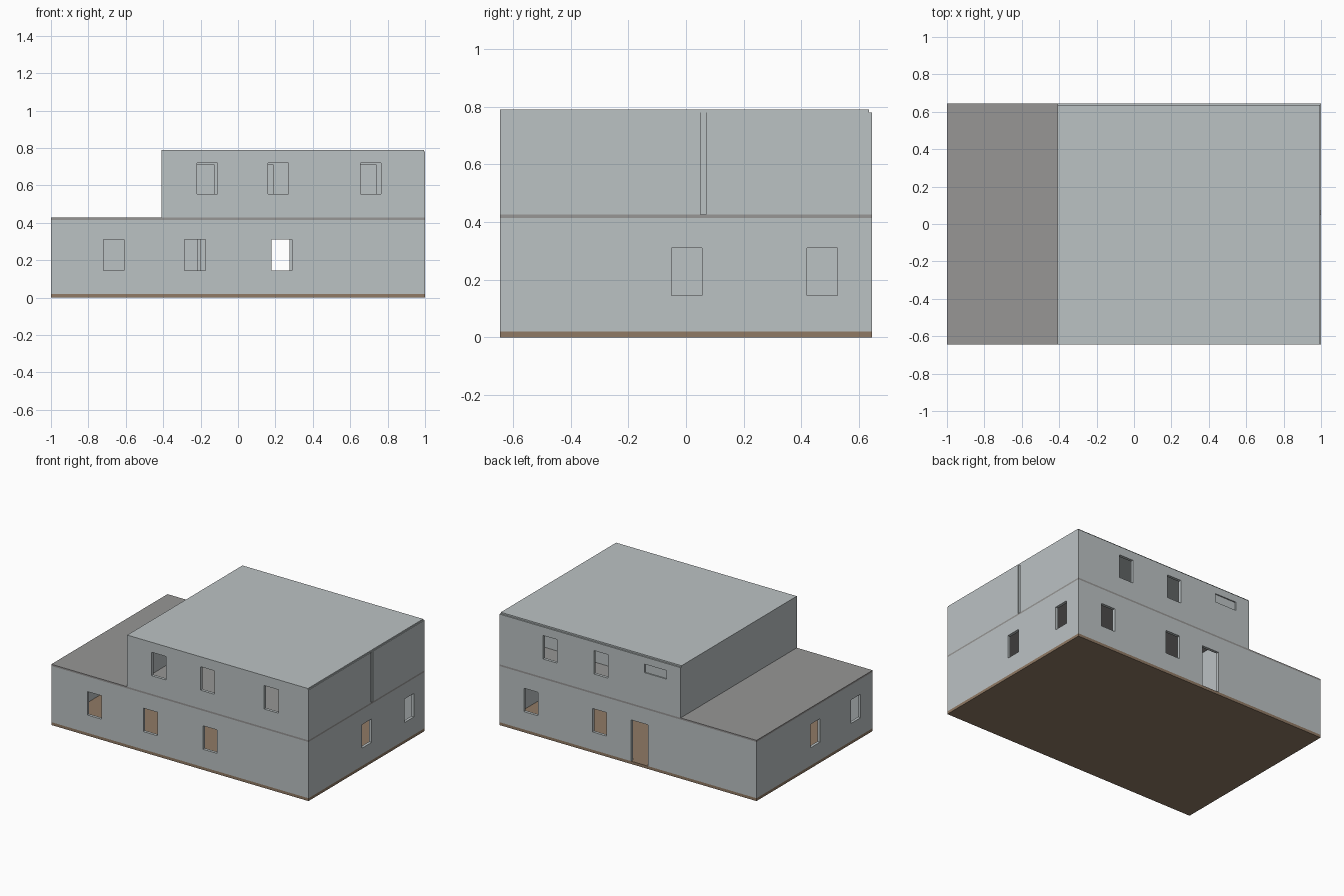
import bpy, bmesh
from mathutils import Vector

cube = bpy.data.objects.get("Cube")
if cube:
    bpy.data.objects.remove(cube, do_unlink=True)


def material(name, rgb):
    m = bpy.data.materials.new(name)
    m.use_nodes = True
    m.diffuse_color = (*rgb, 1)
    m.node_tree.nodes["Principled BSDF"].inputs["Base Color"].default_value = (*rgb, 1)
    return m


PLASTER = material("pale_grey_plaster", (0.50, 0.54, 0.55))
DECK = material("grey_deck", (0.31, 0.305, 0.30))
WOOD = material("brown_floor", (0.28, 0.195, 0.13))


def finish(name, bm, mat):
    bmesh.ops.recalc_face_normals(bm, faces=bm.faces)
    mesh = bpy.data.meshes.new(name)
    bm.to_mesh(mesh)
    bm.free()
    mesh.materials.append(mat)
    bpy.context.collection.objects.link(bpy.data.objects.new(name, mesh))


def slab(name, x, y, z, mat):
    bm = bmesh.new()
    bmesh.ops.create_cube(bm, size=1)
    for v in bm.verts:
        v.co = [r[0] if c < 0 else r[1] for c, r in zip(v.co, (x, y, z))]
    finish(name, bm, mat)


def wall(name, axis, outer, inner, span, height, holes=()):
    """Flat wall facing along axis, with rectangular openings (u0, u1, z0, z1)."""
    us = sorted({*span, *(u for h in holes for u in h[:2])})
    zs = sorted({*height, *(z for h in holes for z in h[2:])})
    bm = bmesh.new()

    def point(u, z):
        return (outer, u, z) if axis == "x" else (u, outer, z)

    for u0, u1 in zip(us, us[1:]):
        for z0, z1 in zip(zs, zs[1:]):
            u, z = (u0 + u1) / 2, (z0 + z1) / 2
            if any(h[0] < u < h[1] and h[2] < z < h[3] for h in holes):
                continue
            bm.faces.new([bm.verts.new(point(*p)) for p in
                          ((u0, z0), (u1, z0), (u1, z1), (u0, z1))])
    bmesh.ops.remove_doubles(bm, verts=bm.verts, dist=0.0001)
    depth = inner - outer
    push = Vector((depth, 0, 0)) if axis == "x" else Vector((0, depth, 0))
    grown = bmesh.ops.extrude_face_region(bm, geom=bm.faces[:], use_keep_orig=True)
    bmesh.ops.translate(bm, vec=push,
                        verts=[g for g in grown["geom"] if isinstance(g, bmesh.types.BMVert)])
    finish(name, bm, PLASTER)


def windows(starts, low, width=0.11):
    return [(s, s + width, low, low + 0.165) for s in starts]


# Main dimensions
X, Y, T = 1.0, 0.645, 0.02
BASE, MID, DECK_TOP, TOP = 0.02, 0.415, 0.427, 0.785
WEST = -0.41
LOW_SILL, HIGH_SILL = 0.145, 0.555
SIDE = (-Y + T, Y - T)

# Floors and roofs
slab("ground_floor", (-X, X), (-Y, Y), (0, BASE), WOOD)
slab("upper_floor_and_terrace", (-X, X), (-Y, Y), (MID, DECK_TOP), DECK)
slab("upper_roof", (WEST, X - 0.005), (-Y, Y - 0.01), (0.78, 0.79), PLASTER)

# Lower storey
low = (BASE, MID)
wall("lower_front_wall", "y", -Y, -Y + T, (-X, X), low,
     windows((-0.72, -0.285, 0.18), LOW_SILL))
wall("lower_back_wall", "y", Y, Y - T, (-X, X), low,
     windows((0.165, 0.7), LOW_SILL) + [(-0.155, -0.025, BASE, 0.31)])
wall("lower_left_wall", "x", X, X - T, SIDE, low,
     windows((-0.05, 0.42), LOW_SILL, 0.105))
wall("lower_right_wall", "x", -X, -X + T, SIDE, low,
     windows((-0.51, -0.06), LOW_SILL, 0.105))
wall("lower_partition", "x", -0.22, -0.20, (-0.3, Y - T), low)

# Upper storey
high = (DECK_TOP, 0.78)
wall("upper_front_wall", "y", -Y, -Y + T, (WEST, X), high,
     windows((-0.22, 0.16, 0.655), HIGH_SILL))
wall("upper_back_wall", "y", Y, Y - T, (WEST, X), high,
     windows((0.155, 0.55), HIGH_SILL) + [(-0.30, -0.13, 0.67, 0.73)])
wall("upper_left_wall", "x", X, X - T, SIDE, high, [(0.05, 0.07, *high)])
wall("upper_right_wall", "x", WEST, WEST + T, SIDE, high)
slab("blocked_back_window", (-0.32, -0.11), (Y - T, Y - 0.008), (0.65, 0.75), PLASTER)

# Inner hallway walls; the first one ends in the slot of the left wall
doors = [(s, s + 0.13, DECK_TOP, 0.71) for s in (-0.255, 0.06, 0.61)]
wall("hall_front_partition", "y", 0.05, 0.07, (WEST + T, X - 0.008), high, doors)
wall("hall_back_partition", "y", 0.25, 0.27, (WEST + T, X - T), high)
